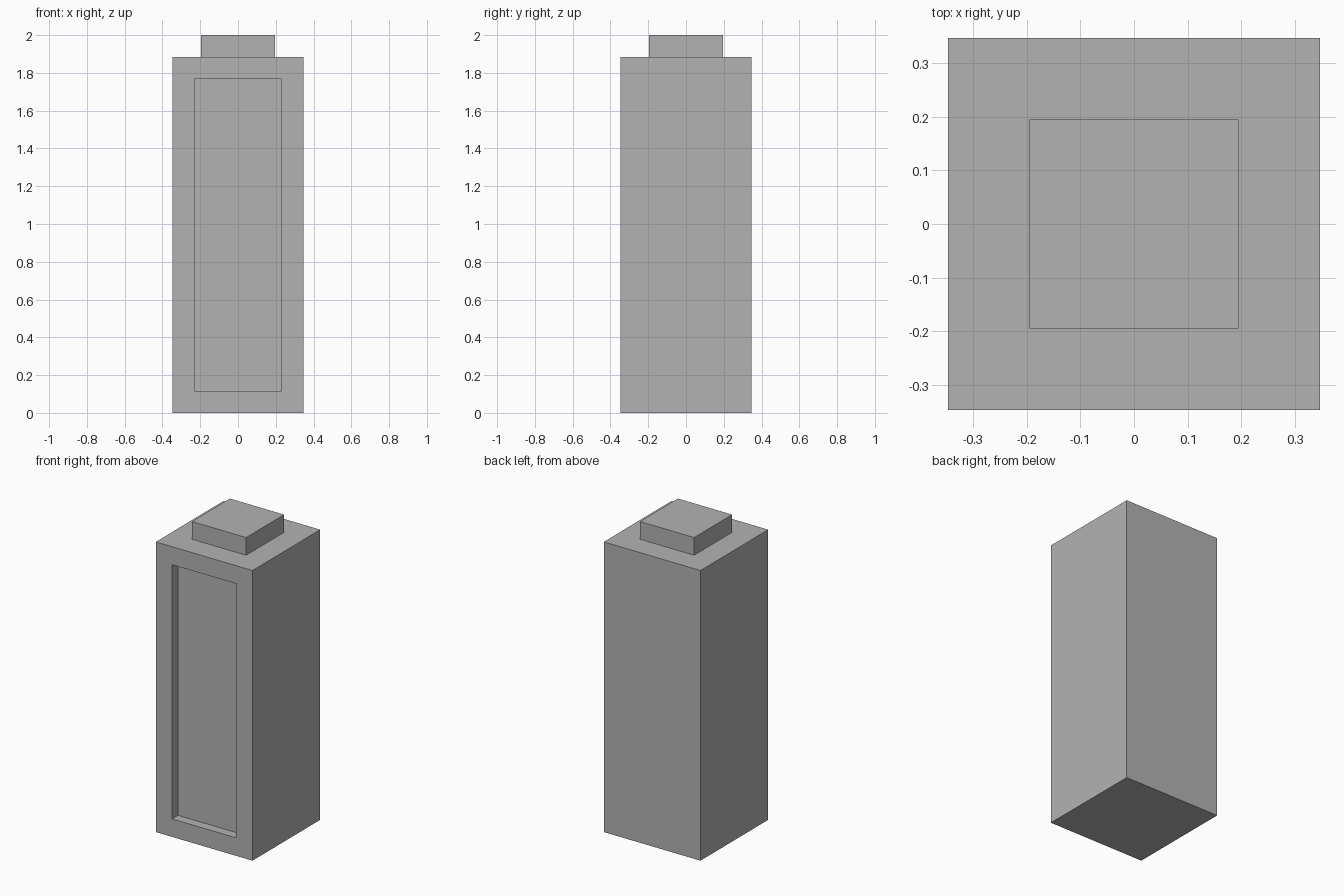
import bpy
import bmesh
from mathutils import Vector

default = bpy.data.objects.get("Cube")
if default:
    bpy.data.objects.remove(default, do_unlink=True)

WIDTH, BODY_TOP, TOTAL = 0.695, 1.885, 2.0
CAP_WIDTH = 0.39
BORDER, DEPTH = 0.117, 0.06

grey = bpy.data.materials.new("plain grey")
grey.use_nodes = True
colour = (0.45, 0.45, 0.45, 1)
grey.diffuse_color = colour
grey.node_tree.nodes["Principled BSDF"].inputs["Base Color"].default_value = colour


def box_mesh(width, low, high):
    bm = bmesh.new()
    bmesh.ops.create_cube(bm, size=1)
    bmesh.ops.scale(bm, vec=(width, width, high - low), verts=bm.verts)
    bmesh.ops.translate(bm, vec=(0, 0, (low + high) / 2), verts=bm.verts)
    bm.normal_update()
    return bm


def finish(name, bm):
    mesh = bpy.data.meshes.new(name)
    bm.to_mesh(mesh)
    bm.free()
    mesh.materials.append(grey)
    obj = bpy.data.objects.new(name, mesh)
    bpy.context.collection.objects.link(obj)


# Body with a recessed front panel
body = box_mesh(WIDTH, 0, BODY_TOP)
front = min(body.faces, key=lambda f: f.normal.y)
bmesh.ops.inset_region(body, faces=[front], thickness=BORDER, use_even_offset=True)
panel = bmesh.ops.extrude_face_region(body, geom=[front])["geom"]
bmesh.ops.translate(body, vec=Vector((0, DEPTH, 0)),
                    verts=[v for v in panel if isinstance(v, bmesh.types.BMVert)])
if front.is_valid:
    bmesh.ops.delete(body, geom=[front], context="FACES_ONLY")
bmesh.ops.recalc_face_normals(body, faces=body.faces)
finish("body", body)

# Raised square cap
finish("top_cap", box_mesh(CAP_WIDTH, BODY_TOP, TOTAL))
